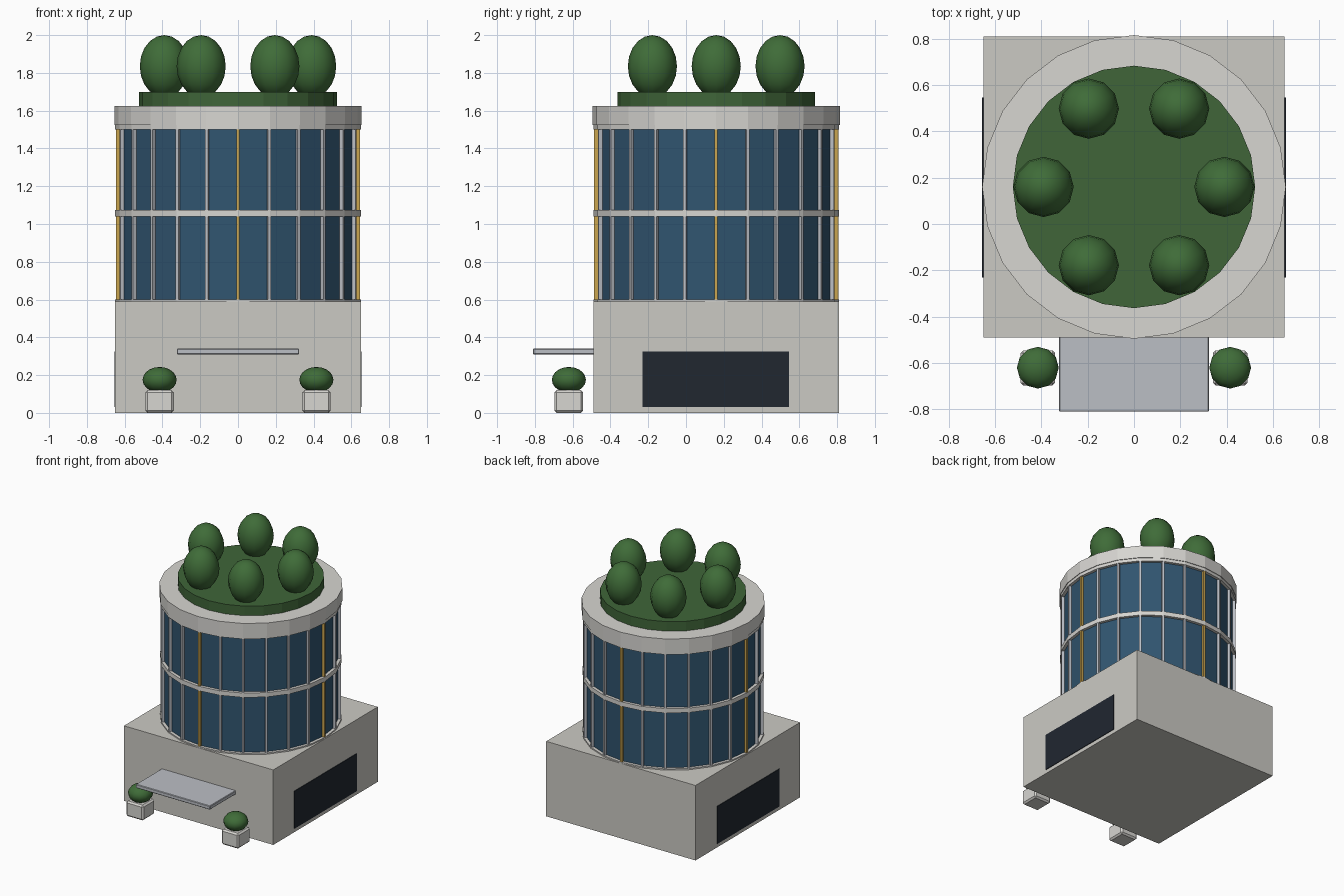
import bpy, math

if "Cube" in bpy.data.objects:
    bpy.data.objects.remove(bpy.data.objects["Cube"])

CY = 0.16      # y of the tower axis
N = 24         # sides of the tower


def mat(name, col):
    m = bpy.data.materials.new(name)
    m.diffuse_color = (*col, 1)
    m.use_nodes = True
    m.node_tree.nodes["Principled BSDF"].inputs["Base Color"].default_value = m.diffuse_color
    return m


STONE = mat("stone", (0.60, 0.59, 0.55))
PALE = mat("pale_stone", (0.68, 0.67, 0.64))
GLASS = mat("blue_glass", (0.03, 0.09, 0.16))
DARK = mat("dark_glass", (0.015, 0.02, 0.03))
METAL = mat("metal", (0.50, 0.52, 0.56))
GOLD = mat("gold", (0.60, 0.38, 0.08))
GRASS = mat("grass", (0.05, 0.13, 0.04))
LEAF = mat("leaf", (0.05, 0.15, 0.04))


def finish(name, m):
    o = bpy.context.object
    o.name = name
    o.data.materials.append(m)
    return o


def box(name, x0, x1, y0, y1, z0, z1, m, bevel=0):
    bpy.ops.mesh.primitive_cube_add(size=1, location=((x0 + x1) / 2, (y0 + y1) / 2, (z0 + z1) / 2))
    o = finish(name, m)
    o.scale = (x1 - x0, y1 - y0, z1 - z0)
    bpy.ops.object.transform_apply(location=False, rotation=False, scale=True)
    if bevel:
        b = o.modifiers.new("bevel", 'BEVEL')
        b.width, b.segments = bevel, 1
    return o


def drum(name, r, z0, z1, m):
    bpy.ops.mesh.primitive_cylinder_add(vertices=N, radius=r, depth=z1 - z0,
                                        location=(0, CY, (z0 + z1) / 2))
    return finish(name, m)


def blob(name, x, y, z, r, h, m):
    bpy.ops.mesh.primitive_uv_sphere_add(segments=12, ring_count=10, radius=1, location=(x, y, z))
    o = finish(name, m)
    o.scale = (r, r, h)
    bpy.ops.object.transform_apply(location=False, rotation=False, scale=True)
    bpy.ops.object.shade_smooth()
    return o


# Square podium with side shop windows
box("podium", -0.65, 0.65, -0.49, 0.81, 0, 0.59, STONE)
for s, side in ((-1, "left"), (1, "right")):
    xs = sorted((s * 0.64, s * 0.655))
    box(f"{side}_shop_window", *xs, -0.23, 0.545, 0.03, 0.325, DARK)

# Glazed tower with floor bands and roof
drum("tower_glass", 0.627, 0.58, 1.53, GLASS)
for i, (z0, z1) in enumerate(((0.565, 0.6), (1.04, 1.075), (1.5, 1.53))):
    drum(f"floor_band_{i}", 0.65, z0, z1, PALE)
drum("roof_slab", 0.655, 1.525, 1.625, PALE)
drum("roof_garden", 0.523, 1.61, 1.70, GRASS)

# Vertical mullions, gold on the four axes
for i in range(N):
    a = i * math.tau / N
    o = box(f"mullion_{i}", -0.0125, 0.0125, -0.008, 0.008, 0.59, 1.51, GOLD if i % 6 == 0 else METAL)
    o.location.x, o.location.y = 0.634 * math.cos(a), CY + 0.634 * math.sin(a)
    o.rotation_euler.z = a

# Roof trees
for i in range(6):
    a = i * math.pi / 3
    blob(f"roof_tree_{i}", 0.39 * math.cos(a), CY + 0.39 * math.sin(a), 1.835, 0.13, 0.165, LEAF)

# Entrance canopy and planters
box("entrance_canopy", -0.323, 0.323, -0.81, -0.48, 0.31, 0.34, METAL, 0.004)
for s, side in ((-1, "left"), (1, "right")):
    x = s * 0.415
    box(f"{side}_planter", x - 0.075, x + 0.075, -0.697, -0.545, 0, 0.12, PALE, 0.012)
    blob(f"{side}_planter_bush", x, -0.62, 0.175, 0.09, 0.068, LEAF)
